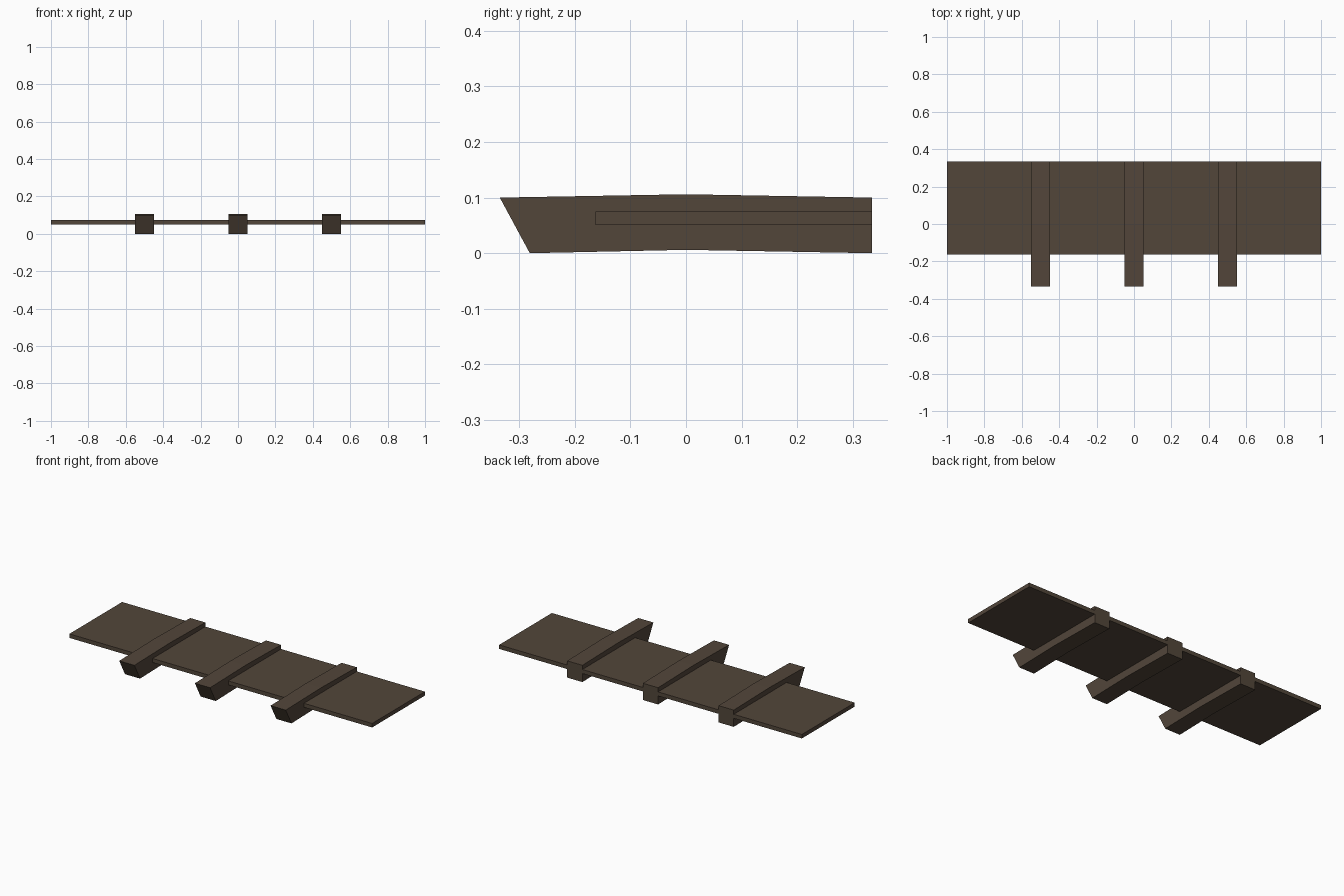
import bpy, bmesh

if "Cube" in bpy.data.objects:
    bpy.data.objects.remove(bpy.data.objects["Cube"])

# Single dark wood colour
wood = bpy.data.materials.new("dark_wood")
wood.diffuse_color = (0.085, 0.061, 0.042, 1)
wood.use_nodes = True
wood.node_tree.nodes["Principled BSDF"].inputs["Base Color"].default_value = wood.diffuse_color


def extrude_profile(name, profile, x0, x1):
    """Solid made by sweeping a (y, z) outline along x."""
    bm = bmesh.new()
    face = bm.faces.new([bm.verts.new((x0, y, z)) for y, z in profile])
    new = bmesh.ops.extrude_face_region(bm, geom=[face])["geom"]
    verts = [g for g in new if isinstance(g, bmesh.types.BMVert)]
    bmesh.ops.translate(bm, verts=verts, vec=(x1 - x0, 0, 0))
    bmesh.ops.recalc_face_normals(bm, faces=bm.faces)
    me = bpy.data.meshes.new(name)
    bm.to_mesh(me)
    bm.free()
    me.materials.append(wood)
    ob = bpy.data.objects.new(name, me)
    bpy.context.collection.objects.link(ob)
    return ob


# Flat shelf board
extrude_profile("board", [(-0.163, 0.051), (0.335, 0.051), (0.335, 0.075), (-0.163, 0.075)], -1, 1)

# Three slightly bowed beams with slanted front ends
beam = [(-0.281, 0.0), (0.0, 0.006), (0.335, 0.0),
        (0.335, 0.1), (0.0, 0.106), (-0.335, 0.1)]
for i, x in enumerate((-0.5, 0, 0.5)):
    extrude_profile(f"beam_{i + 1}", beam, x - 0.05, x + 0.05)
